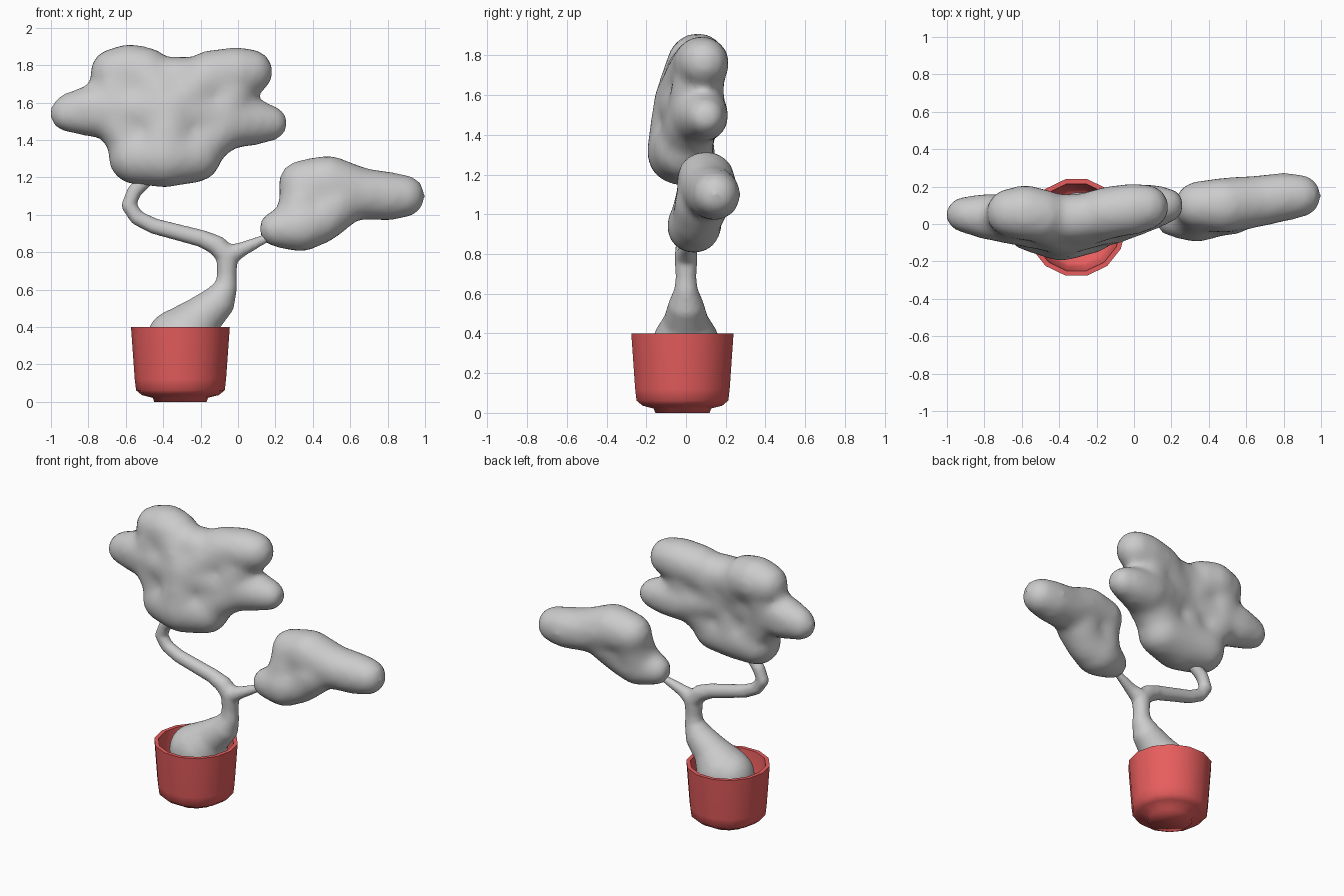
import bpy, bmesh, math
from mathutils import Matrix, Vector


def blob(name, chains, voxel, smooth, grow):
    """Fuse chains of tapering spheres (x, y, z, radius) into one soft form."""
    bm = bmesh.new()
    for chain in chains:
        for a, b in zip(chain, chain[1:]):
            a, b = Vector(a), Vector(b)
            dist = (a.xyz - b.xyz).length
            n = max(2, int(dist / (0.35 * min(a.w, b.w))) + 1)
            for i in range(n + 1):
                p = a.lerp(b, i / n)
                bmesh.ops.create_icosphere(bm, subdivisions=3, radius=p.w + grow,
                                           matrix=Matrix.Translation(p.xyz))
    mesh = bpy.data.meshes.new(name)
    bm.to_mesh(mesh)
    bm.free()
    ob = bpy.data.objects.new(name, mesh)
    bpy.context.collection.objects.link(ob)
    rm = ob.modifiers.new("fuse", 'REMESH')
    rm.mode = 'VOXEL'
    rm.voxel_size = voxel
    rm.use_smooth_shade = True
    sm = ob.modifiers.new("soften", 'SMOOTH')
    sm.factor = 0.5
    sm.iterations = smooth
    return ob


# Pot: lathed profile with foot, tapered wall and hollow inside
profile = [(0.14, 0), (0.148, 0.022), (0.205, 0.036), (0.237, 0.062), (0.244, 0.12),
           (0.264, 0.4), (0.238, 0.4), (0.215, 0.12), (0.19, 0.08)]
sides = 14
bm = bmesh.new()
rings = []
for r, z in profile:
    rings.append([bm.verts.new((-0.308 + r * math.cos(2 * math.pi * k / sides),
                                -0.018 + r * math.sin(2 * math.pi * k / sides), z))
                  for k in range(sides)])
for lo, hi in zip(rings, rings[1:]):
    for k in range(sides):
        j = (k + 1) % sides
        bm.faces.new((lo[k], lo[j], hi[j], hi[k]))
bm.faces.new(rings[0][::-1])
bm.faces.new(rings[-1])
bmesh.ops.recalc_face_normals(bm, faces=bm.faces)
mesh = bpy.data.meshes.new("pot")
bm.to_mesh(mesh)
bm.free()
pot = bpy.data.objects.new("pot", mesh)
bpy.context.collection.objects.link(pot)
red = bpy.data.materials.new("red_clay")
red.diffuse_color = (0.8, 0.11, 0.11, 1)
mesh.materials.append(red)
bpy.context.view_layer.objects.active = pot
pot.select_set(True)
bpy.ops.object.shade_smooth_by_angle(angle=math.radians(80))

# Trunk with its two branches
fork = (-0.058, 0, 0.78, 0.055)
blob("trunk", [
    [(-0.33, 0, 0.335, 0.155), (-0.29, 0, 0.34, 0.168), (-0.21, 0, 0.44, 0.115),
     (-0.11, 0, 0.53, 0.088), (-0.065, 0, 0.61, 0.057), (-0.06, 0, 0.68, 0.049), fork],
    [fork, (-0.11, 0, 0.835, 0.05), (-0.19, 0, 0.872, 0.043), (-0.45, 0, 0.94, 0.039),
     (-0.54, 0, 0.985, 0.037), (-0.585, 0, 1.05, 0.036), (-0.555, 0, 1.125, 0.036),
     (-0.44, -0.02, 1.24, 0.036)],
    [fork, (0.02, 0.0, 0.815, 0.035), (0.14, 0.02, 0.87, 0.021), (0.27, 0.03, 0.93, 0.02)],
], 0.012, 6, 0.004)

# Large crown: lobes radiating from a shared centre
c = (-0.37, -0.02, 1.56, 0.135)
upper_left = (-0.50, 0.045, 1.755, 0.135)
upper_right = (-0.15, 0.06, 1.74, 0.13)
right = (-0.02, 0.07, 1.50, 0.135)
lower = (-0.39, -0.03, 1.315, 0.16)
blob("large_crown", [
    [c, (-0.78, 0.04, 1.535, 0.11), (-0.91, 0.05, 1.54, 0.088)],
    [c, (-0.78, 0.04, 1.57, 0.115), (-0.90, 0.05, 1.56, 0.085)],
    [c, upper_left, (-0.58, 0.06, 1.765, 0.14), (-0.66, 0.06, 1.76, 0.122)],
    [c, upper_right, (-0.01, 0.08, 1.76, 0.13), (0.065, 0.09, 1.765, 0.113)],
    [(-0.45, 0.03, 1.70, 0.125), (-0.32, 0.03, 1.72, 0.12), (-0.15, 0.05, 1.70, 0.125)],
    [c, right, (0.08, 0.09, 1.495, 0.115), (0.17, 0.1, 1.49, 0.088)],
    [c, lower],
    [(-0.545, 0.0, 1.31, 0.14), lower, (-0.235, -0.01, 1.32, 0.14)],
    [(-0.53, 0, 1.34, 0.12), (-0.64, 0.02, 1.50, 0.12), (-0.64, 0.04, 1.66, 0.125)],
    [(-0.23, 0, 1.36, 0.13), (-0.10, 0.03, 1.46, 0.125), (-0.05, 0.06, 1.63, 0.125)],
], 0.025, 12, 0.011)

# Small crown: low lobe by the branch and long upper lobe
blob("small_crown", [
    [(0.21, 0.03, 0.925, 0.09), (0.335, 0.04, 0.94, 0.13), (0.44, 0.055, 0.97, 0.115),
     (0.52, 0.08, 1.05, 0.13)],
    [(0.345, 0.1, 1.165, 0.12), (0.48, 0.1, 1.17, 0.14), (0.65, 0.12, 1.115, 0.13),
     (0.80, 0.145, 1.10, 0.122), (0.885, 0.15, 1.1, 0.107)],
    [(0.33, 0.05, 0.97, 0.12), (0.36, 0.09, 1.15, 0.12)],
], 0.025, 12, 0.011)
